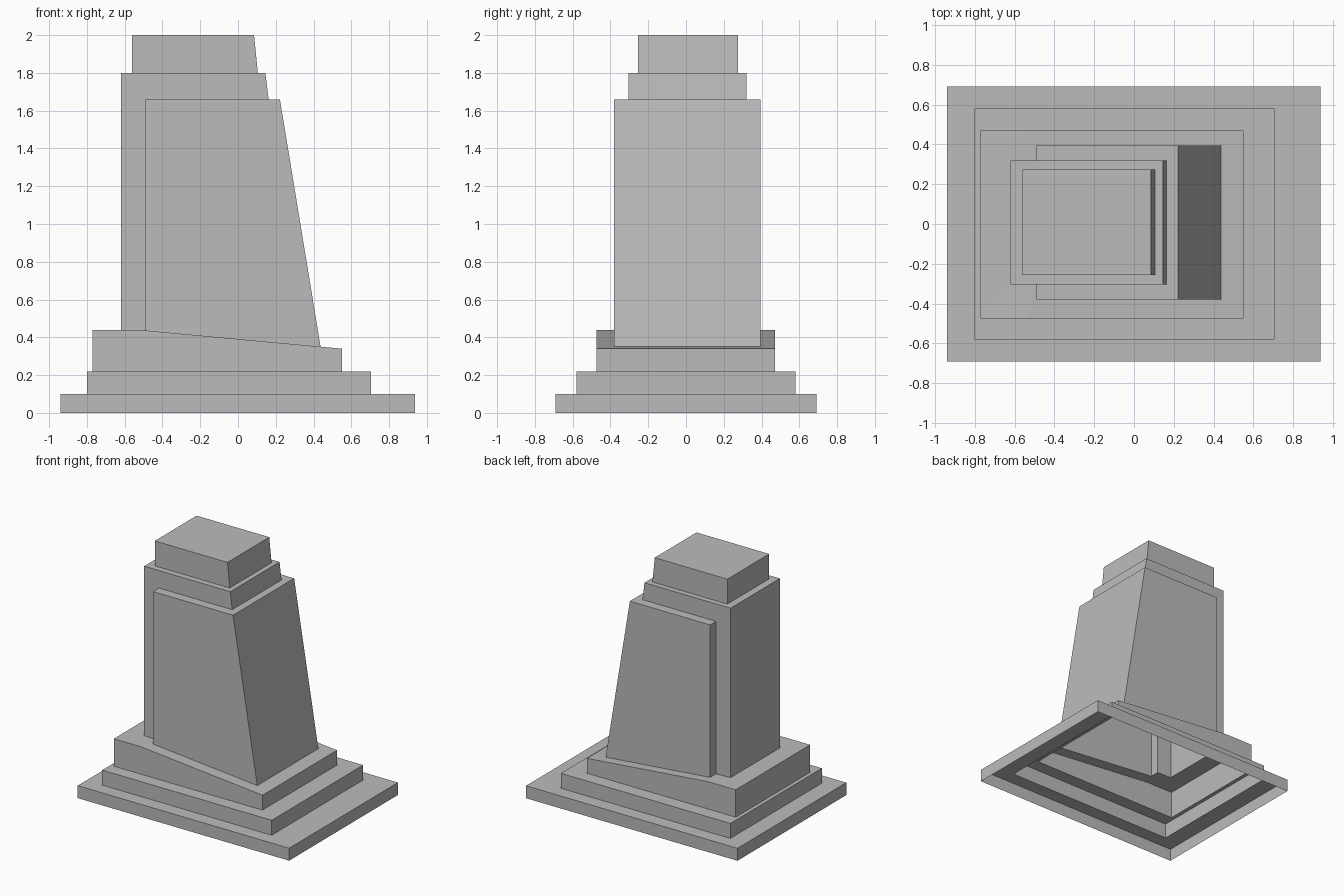
import bpy
import bmesh

old = bpy.data.objects.get("Cube")
if old:
    bpy.data.objects.remove(old)

# Single stone colour
stone = bpy.data.materials.new("grey_stone")
stone.use_nodes = True
stone.diffuse_color = (0.5, 0.5, 0.5, 1)
stone.node_tree.nodes["Principled BSDF"].inputs["Base Color"].default_value = stone.diffuse_color

BEND = -0.53    # where the top of the pedestal starts to slope
NOTCH = -0.49   # where the wide shaft meets its narrow rear rib


def slope(x):
    return 0.44 - max(0, x - BEND) * 0.0926


def ring(x0, x1, y0, y1, z, xn=BEND, rib=None):
    """Counterclockwise outline; rib gives the narrower y range left of xn."""
    r0, r1 = rib or (y0, y1)
    plan = [(x0, r0), (xn, r0), (xn, y0), (x1, y0),
            (x1, y1), (xn, y1), (xn, r1), (x0, r1)]
    return [(x, y, z(x) if callable(z) else z) for x, y in plan]


def shell(name, rings, closed=False):
    """Bridge a stack of outlines into an open-bottomed skin."""
    bm = bmesh.new()
    loops = [[bm.verts.new(p) for p in r] for r in rings]
    for low, high in zip(loops, loops[1:]):
        for i in range(len(low)):
            j = (i + 1) % len(low)
            bm.faces.new((low[i], low[j], high[j], high[i]))
    if closed:
        bm.faces.new(loops[-1])
    bmesh.ops.remove_doubles(bm, verts=bm.verts[:], dist=0.0005)
    mesh = bpy.data.meshes.new(name)
    bm.to_mesh(mesh)
    bm.free()
    mesh.materials.append(stone)
    bpy.context.collection.objects.link(bpy.data.objects.new(name, mesh))


# Outlines shared by neighbouring parts
step_foot = ring(-0.80, 0.705, -0.58, 0.58, 0.1)
pedestal_foot = ring(-0.77, 0.55, -0.475, 0.47, 0.22)
rib = (-0.305, 0.32)
shaft_foot = ring(-0.62, 0.437, -0.38, 0.395, slope, NOTCH, rib)
shaft_top = ring(-0.62, 0.222, -0.38, 0.395, 1.66, NOTCH, rib)
collar_foot = ring(-0.62, 0.162, *rib, 1.66, NOTCH)
collar_top = ring(-0.62, 0.145, *rib, 1.8, NOTCH)
cap_foot = ring(-0.56, 0.105, -0.255, 0.275, 1.8, NOTCH)

# Stepped base, hollow underneath
shell("base_slab", [ring(-0.94, 0.937, -0.69, 0.69, 0),
                    ring(-0.94, 0.937, -0.69, 0.69, 0.1), step_foot])
shell("middle_step", [step_foot, ring(-0.80, 0.705, -0.58, 0.58, 0.22), pedestal_foot])
shell("sloped_pedestal", [pedestal_foot, ring(-0.77, 0.55, -0.475, 0.47, slope), shaft_foot])

# Leaning shaft, collar and cap
shell("shaft", [shaft_foot, shaft_top, collar_foot])
shell("collar", [collar_foot, collar_top, cap_foot])
shell("cap", [cap_foot, ring(-0.56, 0.085, -0.255, 0.275, 2, NOTCH)], closed=True)
